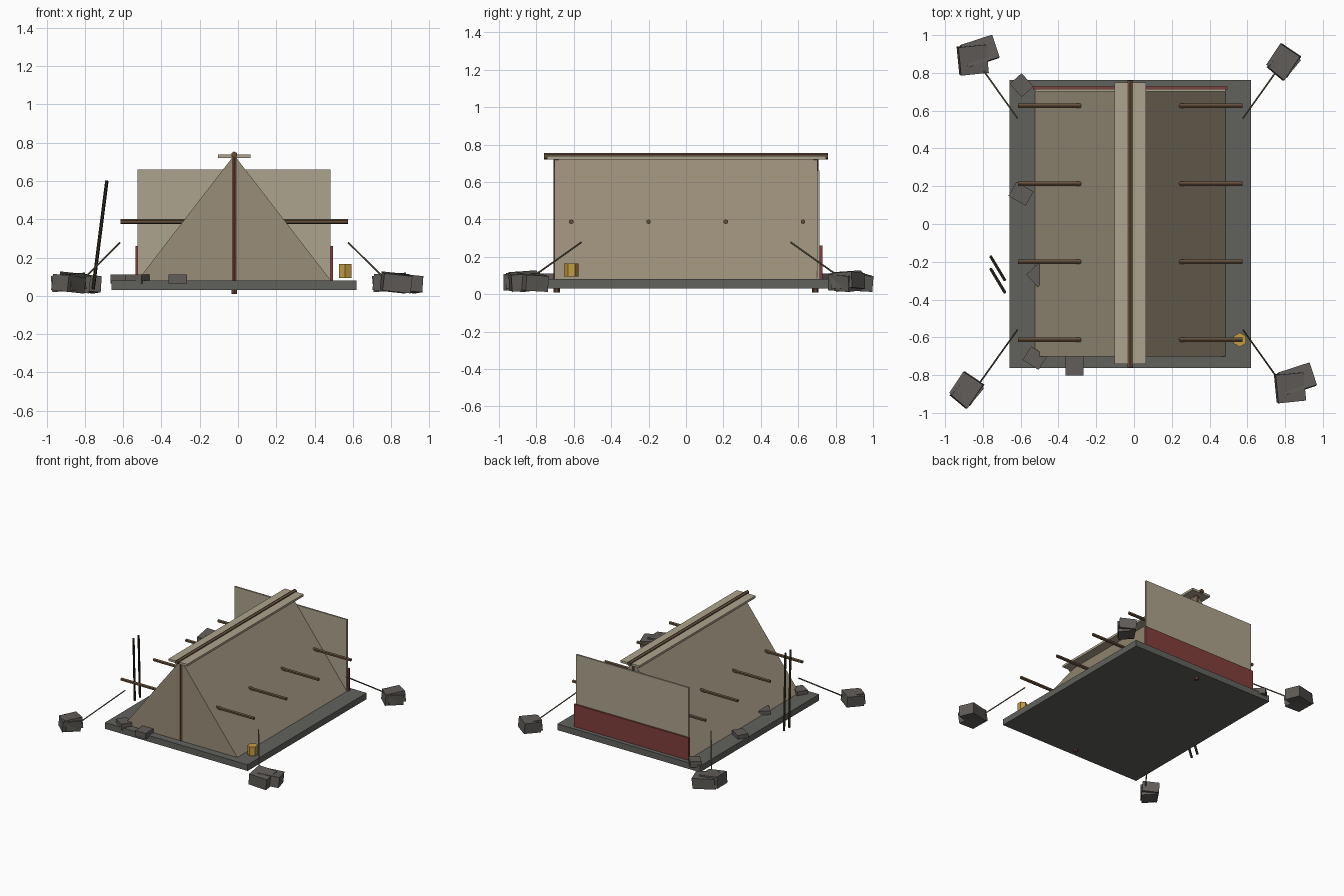
import bpy, bmesh, math
from mathutils import Vector, Euler

if "Cube" in bpy.data.objects:
    bpy.data.objects.remove(bpy.data.objects["Cube"])

CX = -0.02  # the tent sits slightly left of the origin


def material(name, r, g, b):
    m = bpy.data.materials.new(name)
    m.diffuse_color = (r, g, b, 1)
    m.use_nodes = True
    m.node_tree.nodes["Principled BSDF"].inputs["Base Color"].default_value = m.diffuse_color
    return m


canvas = material("canvas", 0.32, 0.27, 0.19)
linen = material("linen", 0.42, 0.37, 0.27)
wood = material("wood", 0.13, 0.08, 0.045)
post_wood = material("post_wood", 0.12, 0.055, 0.035)
dark_wood = material("dark_wood", 0.04, 0.028, 0.02)
rope = material("rope", 0.16, 0.13, 0.08)
slab = material("slab", 0.12, 0.12, 0.11)
stone = material("stone", 0.12, 0.11, 0.10)
red = material("red_cloth", 0.22, 0.05, 0.045)
amber = material("amber", 0.55, 0.33, 0.06)


def finish(name, bm, mat):
    bmesh.ops.recalc_face_normals(bm, faces=bm.faces)
    me = bpy.data.meshes.new(name)
    bm.to_mesh(me)
    bm.free()
    ob = bpy.data.objects.new(name, me)
    bpy.context.collection.objects.link(ob)
    me.materials.append(mat)
    return ob


def box(name, center, size, mat, rot=(0, 0, 0)):
    bm = bmesh.new()
    bmesh.ops.create_cube(bm, size=1)
    bmesh.ops.scale(bm, vec=size, verts=bm.verts)
    ob = finish(name, bm, mat)
    ob.location = center
    ob.rotation_euler = Euler([math.radians(a) for a in rot])
    return ob


def rod(name, a, b, radius, mat, sides=6):
    a, b = Vector(a), Vector(b)
    bm = bmesh.new()
    bmesh.ops.create_cone(bm, cap_ends=True, segments=sides, radius1=radius,
                          radius2=radius, depth=(b - a).length)
    ob = finish(name, bm, mat)
    ob.location = (a + b) / 2
    ob.rotation_euler = (b - a).to_track_quat('Z', 'Y').to_euler()
    return ob


# Ground slab
box("ground_slab", (CX, 0, 0.055), (1.28, 1.525, 0.05), slab)

# Tent body: triangular prism
bm = bmesh.new()
tri = [bm.verts.new((x, -0.702, z))
       for x, z in ((CX - 0.505, 0.08), (CX + 0.505, 0.08), (CX, 0.735))]
face = bm.faces.new(tri)
ext = bmesh.ops.extrude_face_region(bm, geom=[face])
bmesh.ops.translate(bm, vec=(0, 1.404, 0),
                    verts=[v for v in ext["geom"] if isinstance(v, bmesh.types.BMVert)])
if face.is_valid is False or len(bm.faces) < 5:
    bm.faces.new(tri)
finish("tent_body", bm, canvas)

# Back panel and red border
box("back_panel", (CX, 0.708, 0.37), (1.008, 0.014, 0.58), linen)
box("red_border", (CX, 0.721, 0.17), (1.03, 0.016, 0.18), red)

# Ridge cap, ridge pole and end posts
box("ridge_cap", (CX, 0.003, 0.729), (0.168, 1.49, 0.018), linen)
rod("ridge_pole", (CX, -0.76, 0.737), (CX, 0.76, 0.737), 0.017, wood)
for s, label in ((-1, "front"), (1, "back")):
    rod(label + "_post", (CX, s * 0.692, 0.01), (CX, s * 0.692, 0.735), 0.017, post_wood)

# Cross poles poking through both slopes
for i in range(4):
    y = -0.613 + i * 0.413
    rod("cross_pole", (CX - 0.595, y, 0.387), (CX + 0.595, y, 0.387), 0.013, wood)

# Guy ropes
for sx in (-1, 1):
    for sy in (-1, 1):
        rod("guy_rope", (CX + sx * 0.597, sy * 0.56, 0.277),
            (CX + sx * 0.80, sy * 0.845, 0.075), 0.005, rope)

# Anchor stones: two overlapping blocks per corner
for x, y in ((-0.885, -0.88), (0.793, 0.857)):
    box("anchor_stone", (x, y + 0.008, 0.07), (0.125, 0.135, 0.085), stone, (4, -4, -34))
    box("anchor_stone_small", (x, y - 0.008, 0.063), (0.11, 0.14, 0.085), stone, (-4, 5, -40))
for x, y in ((0.826, -0.865), (-0.854, 0.87)):
    box("anchor_stone", (x, y, 0.07), (0.148, 0.15, 0.09), stone, (4, 6, 6))
    box("anchor_stone_small", (x + 0.037, y + 0.043, 0.065), (0.175, 0.125, 0.085), stone, (-3, 5, 18))

# Loose flat stones on the slab
for x, y, w, d, a in ((-0.595, 0.735, 0.085, 0.095, 42), (-0.598, 0.16, 0.105, 0.085, -30),
                      (-0.507, -0.27, 0.09, 0.09, 43), (-0.525, -0.71, 0.10, 0.085, -32),
                      (-0.315, -0.75, 0.095, 0.105, 0)):
    box("loose_stone", (x, y, 0.088), (w, d, 0.047), stone, (0, 0, a))

# Two leaning sticks
for y in (-0.17, -0.235):
    rod("leaning_stick", (-0.757, y - 0.005, 0.035), (-0.685, y - 0.125, 0.60), 0.009, dark_wood)

# Lantern
rod("lantern", (0.56, -0.613, 0.093), (0.56, -0.613, 0.165), 0.038, amber)
